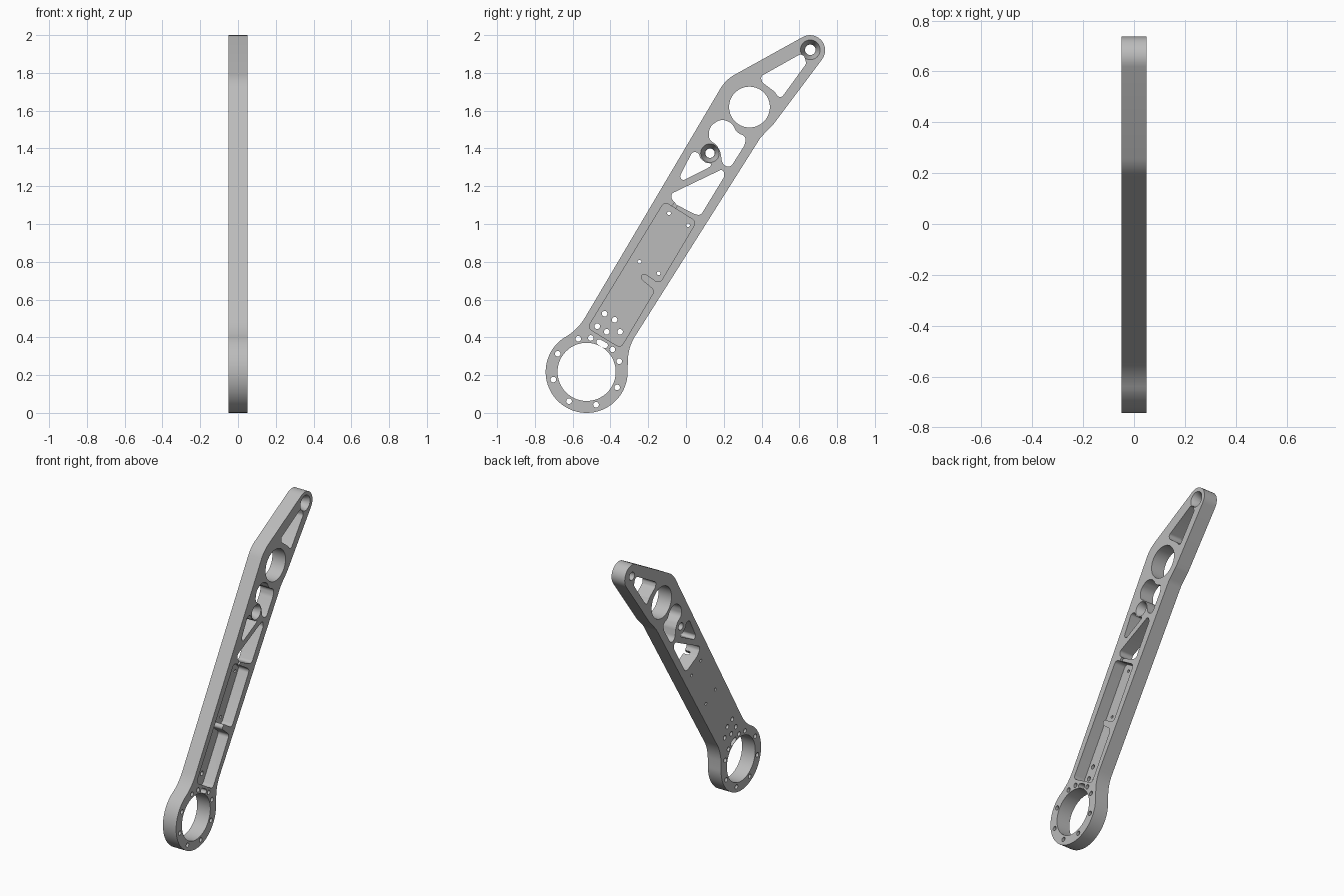
import bpy, bmesh, math
from mathutils import Vector

HALF = 0.05  # half the plate thickness

if "Cube" in bpy.data.objects:
    bpy.data.objects.remove(bpy.data.objects["Cube"])

grey = bpy.data.materials.new("machined grey")
grey.use_nodes = True
colour = (0.5, 0.5, 0.5, 1)
grey.diffuse_color = colour
grey.node_tree.nodes["Principled BSDF"].inputs["Base Color"].default_value = colour


def arc(centre, radius, start, end, steps):
    """Points on an arc in the y-z plane, angles in degrees."""
    angles = [math.radians(start + (end - start) * i / steps) for i in range(steps + 1)]
    return [Vector((centre[0] + radius * math.cos(a), centre[1] + radius * math.sin(a))) for a in angles]


def circle(centre, radius, steps=24):
    return arc(centre, radius, 0, 360, steps)[:-1]


def rounded(corners, radius, steps=6):
    """Polygon with filleted corners; a third value overrides the radius."""
    result = []
    count = len(corners)
    for i, corner in enumerate(corners):
        p = Vector(corner[:2])
        r = corner[2] if len(corner) > 2 else radius
        a = Vector(corners[i - 1][:2]) - p
        b = Vector(corners[(i + 1) % count][:2]) - p
        half = a.angle(b) / 2
        if r == 0 or half > math.radians(89):
            result.append(p)
            continue
        reach = r / math.tan(half)
        limit = 1.0 if len(corner) > 2 else 0.48
        reach = min(reach, limit * a.length, limit * b.length)
        r = reach * math.tan(half)
        centre = p + (a.normalized() + b.normalized()).normalized() * (r / math.sin(half))
        u, v = p + a.normalized() * reach - centre, p + b.normalized() * reach - centre
        start = math.atan2(u.y, u.x)
        sweep = (math.atan2(v.y, v.x) - start + math.pi) % math.tau - math.pi
        result += arc(centre, r, math.degrees(start), math.degrees(start + sweep), steps)
    return result


def add_prism(bm, points, low, high):
    face = bm.faces.new([bm.verts.new((low, p[0], p[1])) for p in points])
    top = bmesh.ops.extrude_face_region(bm, geom=[face])["geom"]
    moved = [g for g in top if isinstance(g, bmesh.types.BMVert)]
    bmesh.ops.translate(bm, verts=moved, vec=(high - low, 0, 0))


def add_cone(bm, centre, small, large, low, high):
    rings = [[bm.verts.new((x, p.x, p.y)) for p in circle(centre, r, 32)]
             for x, r in ((low, small), (high, large))]
    for ring in rings:
        bm.faces.new(ring)
    for i in range(len(rings[0])):
        bm.faces.new((rings[0][i - 1], rings[0][i], rings[1][i], rings[1][i - 1]))


def finish(bm, name):
    bmesh.ops.recalc_face_normals(bm, faces=bm.faces)
    mesh = bpy.data.meshes.new(name)
    bm.to_mesh(mesh)
    bm.free()
    obj = bpy.data.objects.new(name, mesh)
    obj.data.materials.append(grey)
    bpy.context.collection.objects.link(obj)
    return obj


# Arm outline: ring at the foot, straight arm, tapered tip
ring = (-0.526, 0.217)
outline = [(p.x, p.y, 0) for p in arc(ring, 0.217, 126, 363, 60)]
outline += [(-0.305, 0.35, 0.25), (0.395, 1.458, 0.15), (0.462, 1.527, 0.15),
            (0.945, 2.171, 0.08), (0.21, 1.764, 0.2), (-0.573, 0.44, 0.3)]
bm = bmesh.new()
add_prism(bm, rounded(outline, 0, 12), -HALF, HALF)
arm = finish(bm, "linkage_arm")

# Through openings
tip_window = [(0.394, 1.781), (0.621, 1.908), (0.637, 1.849),
              (0.499, 1.659), (0.468, 1.701), (0.404, 1.749)]
curved_window = [(0.119, 1.447), (0.124, 1.516), (0.188, 1.558), (0.246, 1.532),
                 (0.267, 1.484), (0.32, 1.463), (0.309, 1.415), (0.235, 1.298),
                 (0.193, 1.314), (0.182, 1.383), (0.161, 1.42)]
small_window = [(0.034, 1.383), (0.066, 1.378), (0.077, 1.346), (0.103, 1.325),
                (0.135, 1.32), (0.13, 1.304), (-0.018, 1.229), (-0.034, 1.251)]
large_window = [(-0.077, 1.161), (0.198, 1.293), (0.203, 1.251), (0.077, 1.044),
                (0.04, 1.055), (-0.05, 1.102), (-0.077, 1.134)]
tip, pivot = (0.658, 1.922), (0.127, 1.375)

openings = [rounded(tip_window, 0.025), rounded(curved_window, 0.06),
            rounded(small_window, 0.02), rounded(large_window, 0.025)]
openings += [circle(ring, 0.154, 72), circle((0.336, 1.619), 0.108, 56),
             circle(tip, 0.028), circle(pivot, 0.025)]

# Bolt circle and its slot
for angle in (148, 104, 83, 41, 18, -27, -74, -121, -167):
    openings.append(circle(arc(ring, 0.181, angle, angle, 1)[0], 0.015, 16))
slot = (-0.444, 0.366)
openings.append([p for side in (-30, 150)
                 for p in arc(arc(slot, 0.018, side, side, 1)[0], 0.015, side - 90, side + 90, 8)])

# Mounting holes in the pocket floor
for spot in ((-0.09, 1.057), (0.011, 0.994), (-0.246, 0.8), (-0.145, 0.739)):
    openings.append(circle(spot, 0.01, 16))
for spot in ((-0.431, 0.525), (-0.378, 0.493), (-0.47, 0.458), (-0.42, 0.429), (-0.349, 0.429)):
    openings.append(circle(spot, 0.015, 16))

through = bmesh.new()
for opening in openings:
    add_prism(through, opening, -2 * HALF, 2 * HALF)

# Recessed pocket and the two countersinks
pocket = [(-0.114, 1.118), (0.055, 1.012), (-0.14, 0.684), (-0.225, 0.742),
          (-0.246, 0.715), (-0.166, 0.647), (-0.346, 0.344), (-0.521, 0.45)]
recess = bmesh.new()
add_prism(recess, rounded(pocket, 0.025), -0.03, 2 * HALF)
for spot, radius in ((tip, 0.052), (pivot, 0.049)):
    add_cone(recess, spot, 0.026, radius + 0.001, -0.01, HALF + 0.002)

# Cable channel from the pocket to the large window
channel = bmesh.new()
add_prism(channel, [(-0.085, 1.08), (-0.067, 1.07), (-0.03, 1.115), (-0.052, 1.125)], 0.01, 2 * HALF)

bpy.context.view_layer.objects.active = arm
arm.select_set(True)
for bm, name in ((recess, "recess_cutter"), (channel, "channel_cutter"), (through, "opening_cutter")):
    cutter = finish(bm, name)
    cutter.hide_render = True
    cut = arm.modifiers.new(name, "BOOLEAN")
    cut.operation = "DIFFERENCE"
    cut.solver = "EXACT"
    cut.object = cutter
    bpy.ops.object.modifier_apply(modifier=cut.name)
    bpy.data.objects.remove(cutter)

bpy.ops.object.shade_smooth_by_angle(angle=math.radians(30))
